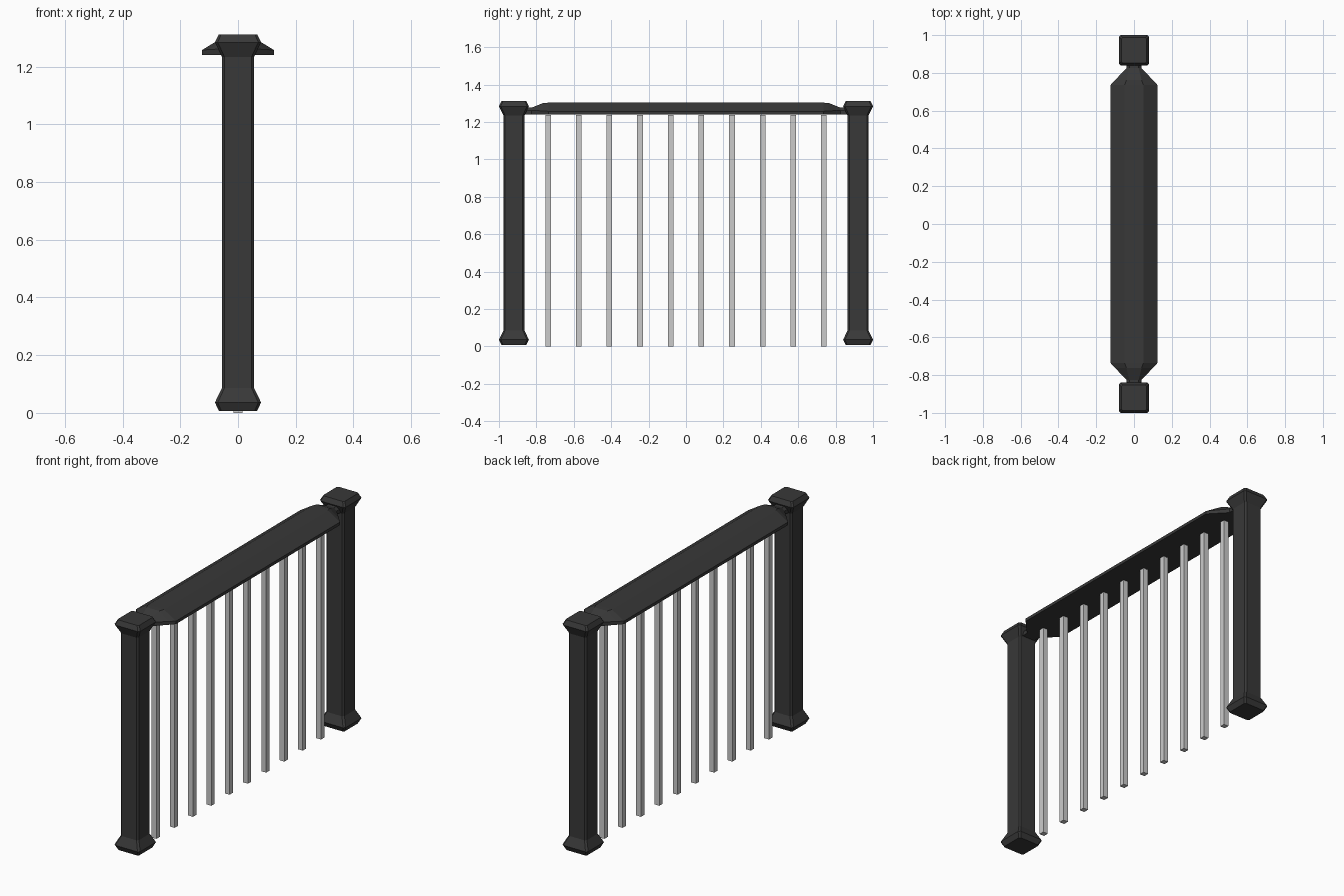
import bpy, bmesh

if "Cube" in bpy.data.objects:
    bpy.data.objects.remove(bpy.data.objects["Cube"])

dark = bpy.data.materials.new("dark_paint")
dark.diffuse_color = (0.04, 0.04, 0.04, 1)
dark.use_nodes = True
dark.node_tree.nodes["Principled BSDF"].inputs["Base Color"].default_value = dark.diffuse_color


def loft(name, rings, mat=None):
    """Skin a list of equal-length point rings and cap both ends."""
    bm = bmesh.new()
    rows = [[bm.verts.new(p) for p in ring] for ring in rings]
    n = len(rows[0])
    for a, b in zip(rows, rows[1:]):
        for i in range(n):
            j = (i + 1) % n
            bm.faces.new((a[i], a[j], b[j], b[i]))
    bm.faces.new(rows[0])
    bm.faces.new(rows[-1])
    bmesh.ops.recalc_face_normals(bm, faces=bm.faces[:])
    mesh = bpy.data.meshes.new(name)
    bm.to_mesh(mesh)
    bm.free()
    obj = bpy.data.objects.new(name, mesh)
    bpy.context.collection.objects.link(obj)
    if mat:
        mesh.materials.append(mat)
    return obj


def chamfered_square(h, c, y, z):
    k = h - c
    pts = [(h, -k), (h, k), (k, h), (-k, h), (-h, k), (-h, -k), (-k, -h), (k, -h)]
    return [(px, y + py, z) for px, py in pts]


# End posts: flared foot, straight shaft, flared cap (half width, chamfer, z)
post_profile = [(0.066, 0.008, 0.007), (0.080, 0.010, 0.036), (0.056, 0.009, 0.086),
                (0.056, 0.009, 1.234), (0.080, 0.010, 1.284), (0.067, 0.008, 1.311)]
for side, y in (("front", -0.92), ("back", 0.92)):
    loft(side + "_post", [chamfered_square(h, c, y, z) for h, c, z in post_profile], dark)

# Handrail: flat-topped section tapering to a neck (y, half width, side z, top half width, top z)
half = [(0.735, 0.125, 1.257, 0.050, 1.303), (0.762, 0.100, 1.259, 0.040, 1.302),
        (0.825, 0.040, 1.262, 0.025, 1.277), (0.870, 0.040, 1.262, 0.025, 1.277)]
stations = [(-s[0],) + s[1:] for s in reversed(half)] + half
loft("handrail", [[(-w, y, 1.24), (w, y, 1.24), (w, y, s), (t, y, top), (-t, y, top), (-w, y, s)]
                  for y, w, s, t, top in stations], dark)

# Square balusters
r = 0.015
for i in range(10):
    y = -0.737 + i * 1.474 / 9
    loft(f"baluster_{i + 1}", [[(-r, y - r, z), (r, y - r, z), (r, y + r, z), (-r, y + r, z)]
                               for z in (0, 1.236)])
